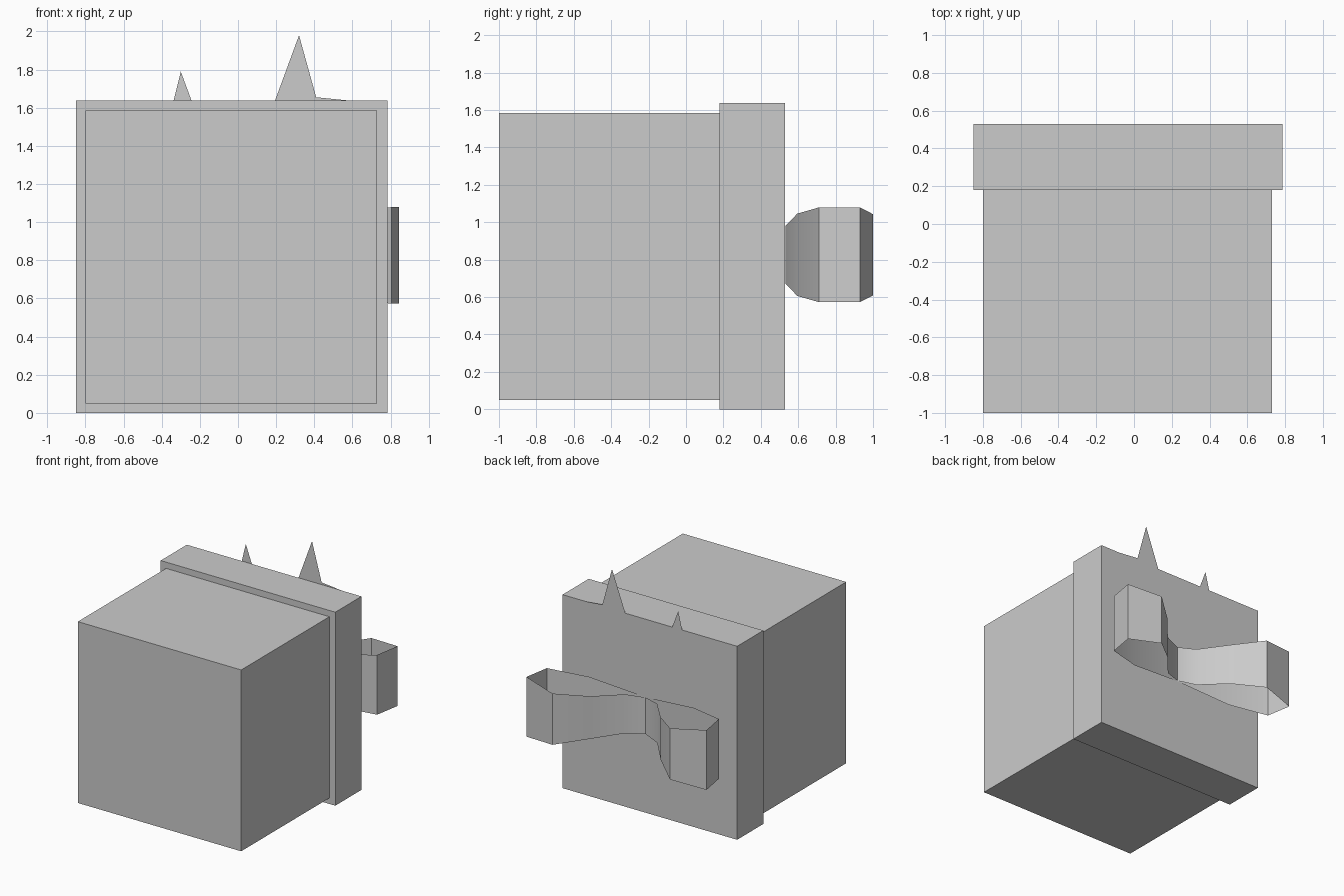
import bpy, bmesh, math

cube = bpy.data.objects.get("Cube")
if cube:
    bpy.data.objects.remove(cube, do_unlink=True)

grey = bpy.data.materials.new("plain_grey")
grey.use_nodes = True
colour = (0.6, 0.6, 0.6, 1)
grey.diffuse_color = colour
grey.node_tree.nodes["Principled BSDF"].inputs["Base Color"].default_value = colour


def add_object(name, bm):
    mesh = bpy.data.meshes.new(name)
    bm.to_mesh(mesh)
    bm.free()
    mesh.materials.append(grey)
    obj = bpy.data.objects.new(name, mesh)
    bpy.context.collection.objects.link(obj)
    return obj


def box(name, low, high):
    bm = bmesh.new()
    bmesh.ops.create_cube(bm, size=1)
    for v in bm.verts:
        v.co = [(a + b) / 2 + c * (b - a) for a, b, c in zip(low, high, v.co)]
    return add_object(name, bm)


def flat_tail(name, outline, y):
    """Flat ribbon end lying against the lid, drawn in x and z."""
    bm = bmesh.new()
    face = bm.faces.new([bm.verts.new((x, y, z)) for x, z in outline])
    face.normal_update()
    if face.normal.y < 0:
        face.normal_flip()
    bmesh.ops.triangulate(bm, faces=[face])
    return add_object(name, bm)


def ribbon(name, path, mid_z):
    """Thin upright strip along a plan path of (x, y, half height)."""
    bm = bmesh.new()
    rows = [[bm.verts.new((x, y, mid_z + s * h)) for s in (-1, 1)] for x, y, h in path]
    for (a, b), (c, d) in zip(rows, rows[1:]):
        bm.faces.new((a, c, d, b))
    return add_object(name, bm)


# Gift box lying on its side, lid towards the back
box("box_body", (-0.8, -1, 0.05), (0.73, 0.18, 1.585))
box("box_lid", (-0.85, 0.18, 0), (0.785, 0.53, 1.638))

# Notched ribbon tails
flat_tail("left_ribbon_tail",
          [(0, 0.8), (0, 0.98), (0.11, 1.4), (0.195, 1.64), (0.32, 1.98),
           (0.41, 1.655), (0.69, 1.627), (0.43, 1.27), (0.31, 1.0)], 0.533)
flat_tail("right_ribbon_tail",
          [(0, 0.8), (-0.04, 0.98), (-0.13, 1.33), (-0.3, 1.79), (-0.365, 1.525),
           (-0.58, 1.505), (-0.345, 1.21), (-0.25, 1.0)], 0.533)

# Bow: one loop, mirrored
bow = ribbon("bow_loops",
             [(0, 0.533, 0.155), (0.49, 0.595, 0.22), (0.805, 0.71, 0.253),
              (0.843, 0.93, 0.253), (0.55, 1.0, 0.217), (0.33, 0.81, 0.18),
              (0.15, 0.6, 0.165), (0, 0.54, 0.155)], 0.826)
mirror = bow.modifiers.new("mirror", 'MIRROR')
mirror.use_mirror_merge = False

bpy.ops.object.select_all(action='DESELECT')
bow.select_set(True)
bpy.context.view_layer.objects.active = bow
bpy.ops.object.shade_smooth_by_angle(angle=math.radians(30))
